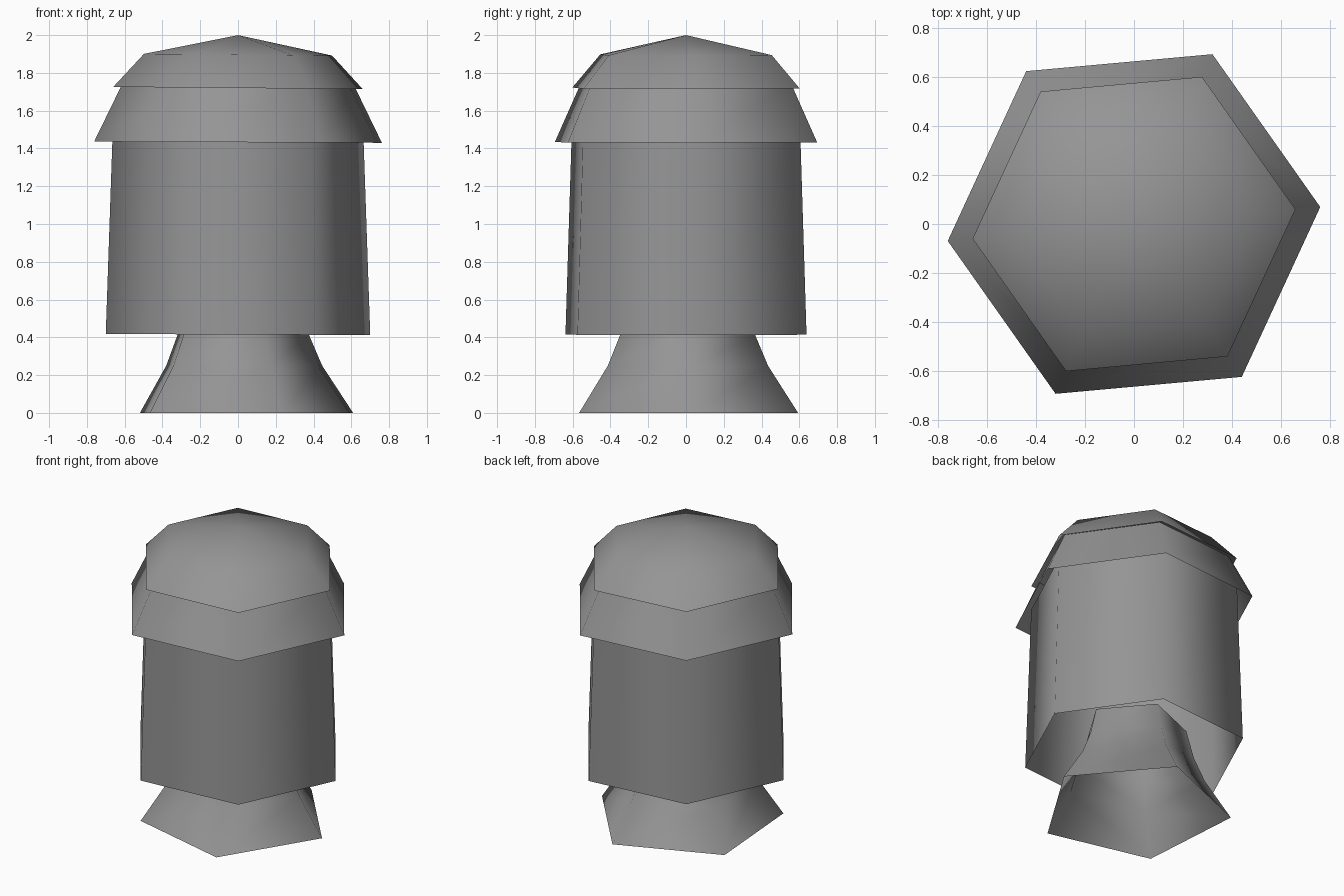
import bpy, bmesh
from math import cos, sin, radians, tau

cube = bpy.data.objects.get("Cube")
if cube:
    bpy.data.objects.remove(cube, do_unlink=True)

grey = bpy.data.materials.new("stone grey")
grey.use_nodes = True
colour = (0.3, 0.3, 0.3, 1)
grey.diffuse_color = colour
grey.node_tree.nodes["Principled BSDF"].inputs["Base Color"].default_value = colour


def shell(name, sides, turn, profile, lean=0.0):
    """Open faceted shell from (radius, height) rings; radius 0 makes a tip."""
    bm = bmesh.new()
    rings = []
    for r, z in profile:
        count = sides if r > 0 else 1
        ring = []
        for i in range(count):
            a = radians(turn) + tau * i / sides
            x, y = r * cos(a), r * sin(a)
            ring.append(bm.verts.new((x, y, z - lean * x)))
        rings.append(ring)
    for low, high in zip(rings, rings[1:]):
        for i in range(sides):
            j = (i + 1) % sides
            if len(high) == 1:
                bm.faces.new((low[i], low[j], high[0]))
            else:
                bm.faces.new((low[i], low[j], high[j], high[i]))
    for face in bm.faces:
        face.smooth = True
    mesh = bpy.data.meshes.new(name)
    bm.to_mesh(mesh)
    bm.free()
    mesh.materials.append(grey)
    obj = bpy.data.objects.new(name, mesh)
    bpy.context.collection.objects.link(obj)
    return obj


# Flared five-sided foot, running up inside the body
shell("flared_base", 5, 4.2, [(0.611, 0), (0.447, 0.25), (0.378, 0.41), (0.33, 0.6)])

# Six-sided hollow body
shell("body", 6, 5.2, [(0.703, 0.415), (0.664, 1.55)], 0.004)

# Two overlapping roof tiers
shell("lower_roof", 6, 5.2, [(0.765, 1.433), (0.615, 1.74)], 0.004)
shell("upper_roof", 6, 5.2, [(0.663, 1.72), (0.5, 1.896), (0, 2.0)], 0.009)
